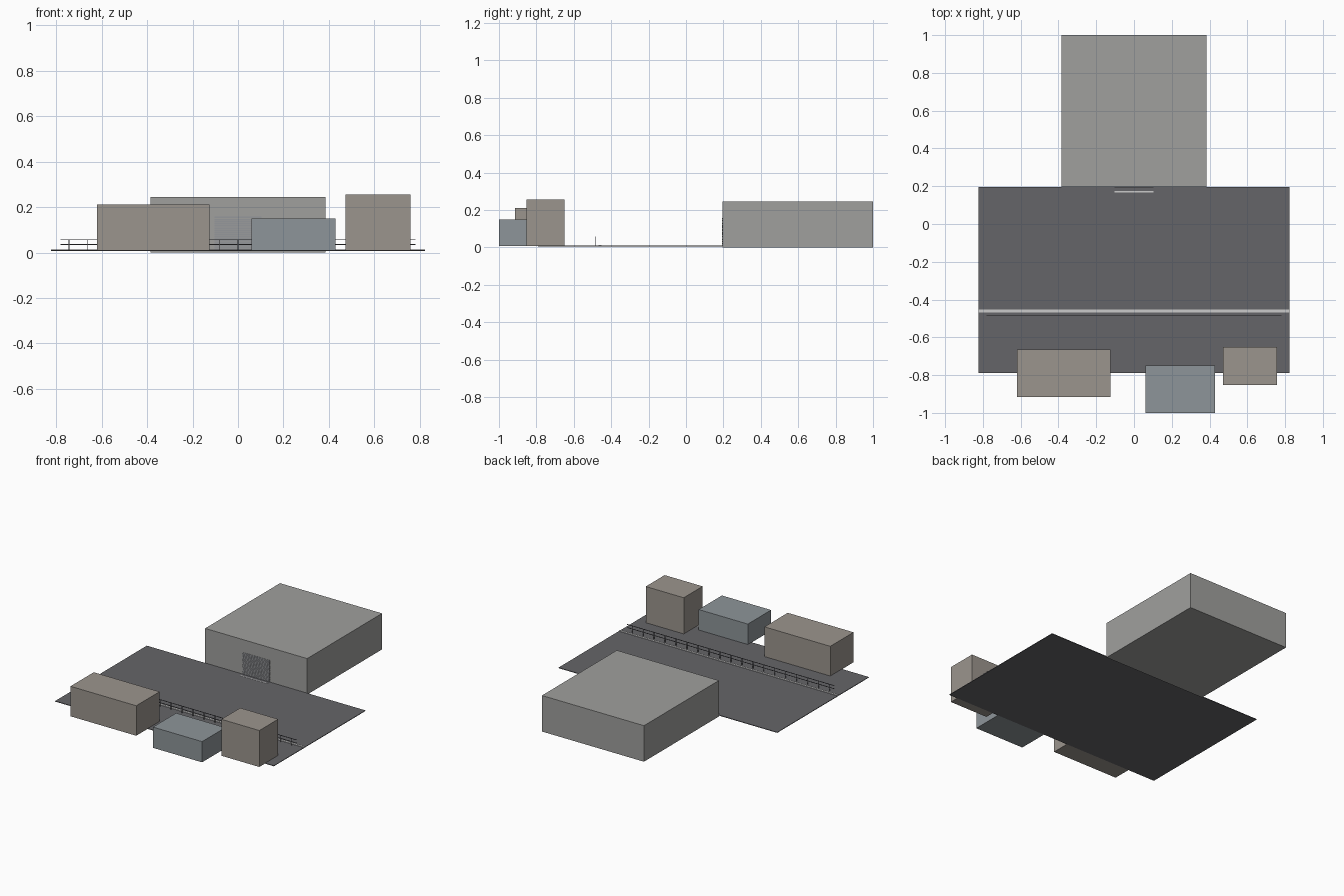
import bpy, bmesh
from mathutils import Matrix

if "Cube" in bpy.data.objects:
    bpy.data.objects.remove(bpy.data.objects["Cube"])


def material(name, rgb):
    m = bpy.data.materials.new(name)
    m.diffuse_color = (*rgb, 1)
    m.use_nodes = True
    m.node_tree.nodes["Principled BSDF"].inputs["Base Color"].default_value = m.diffuse_color
    return m


def boxes(name, bounds, mat):
    """One object made of boxes given as (x0, x1, y0, y1, z0, z1)."""
    bm = bmesh.new()
    for x0, x1, y0, y1, z0, z1 in bounds:
        centre = Matrix.Translation(((x0 + x1) / 2, (y0 + y1) / 2, (z0 + z1) / 2))
        size = Matrix.Diagonal((x1 - x0, y1 - y0, z1 - z0, 1))
        bmesh.ops.create_cube(bm, size=1, matrix=centre @ size)
    me = bpy.data.meshes.new(name)
    bm.to_mesh(me)
    bm.free()
    ob = bpy.data.objects.new(name, me)
    bpy.context.collection.objects.link(ob)
    me.materials.append(mat)
    return ob


asphalt = material("asphalt", (0.13, 0.13, 0.14))
concrete = material("concrete", (0.35, 0.35, 0.34))
tan = material("tan_wall", (0.33, 0.30, 0.27))
blue = material("blue_grey_wall", (0.27, 0.30, 0.32))
metal = material("dark_metal", (0.10, 0.10, 0.11))
pale = material("pale_stone", (0.55, 0.55, 0.53))
shutter = material("shutter_metal", (0.30, 0.31, 0.33))

# Yard and main hall
G = 0.010
boxes("road_surface", [(-0.823, 0.823, -0.79, 0.195, 0.006, G)], asphalt)
boxes("main_building", [(-0.384, 0.384, 0.195, 1.0, 0, 0.245)], concrete)

# Distant blocks along the front
boxes("left_block", [(-0.62, -0.125, -0.915, -0.665, 0.008, 0.212)], tan)
boxes("middle_block", [(0.06, 0.43, -1.0, -0.75, 0.008, 0.149)], blue)
boxes("right_block", [(0.472, 0.758, -0.853, -0.65, 0.008, 0.256)], tan)

# Roller shutter slats on the hall front, with a marking on the ground
n, pitch = 16, 0.0094
boxes("shutter_slats", [(-0.103, 0.103, 0.193, 0.196, G + i * pitch, G + i * pitch + 0.007)
                        for i in range(n)], shutter)
boxes("door_threshold", [(-0.103, 0.103, 0.167, 0.174, G, G + 0.001)], pale)

# Kerb and railing
boxes("kerb", [(-0.823, 0.823, -0.468, -0.453, G, 0.014)], pale)
Y, R = -0.483, 0.0016
boxes("railing_rails", [(-0.78, 0.78, Y - R, Y + R, z - R, z + R) for z in (0.035, 0.056)], metal)
boxes("railing_posts", [(i * 0.0826 - R, i * 0.0826 + R, Y - R, Y + R, G, 0.057)
                        for i in range(-9, 10)], metal)
